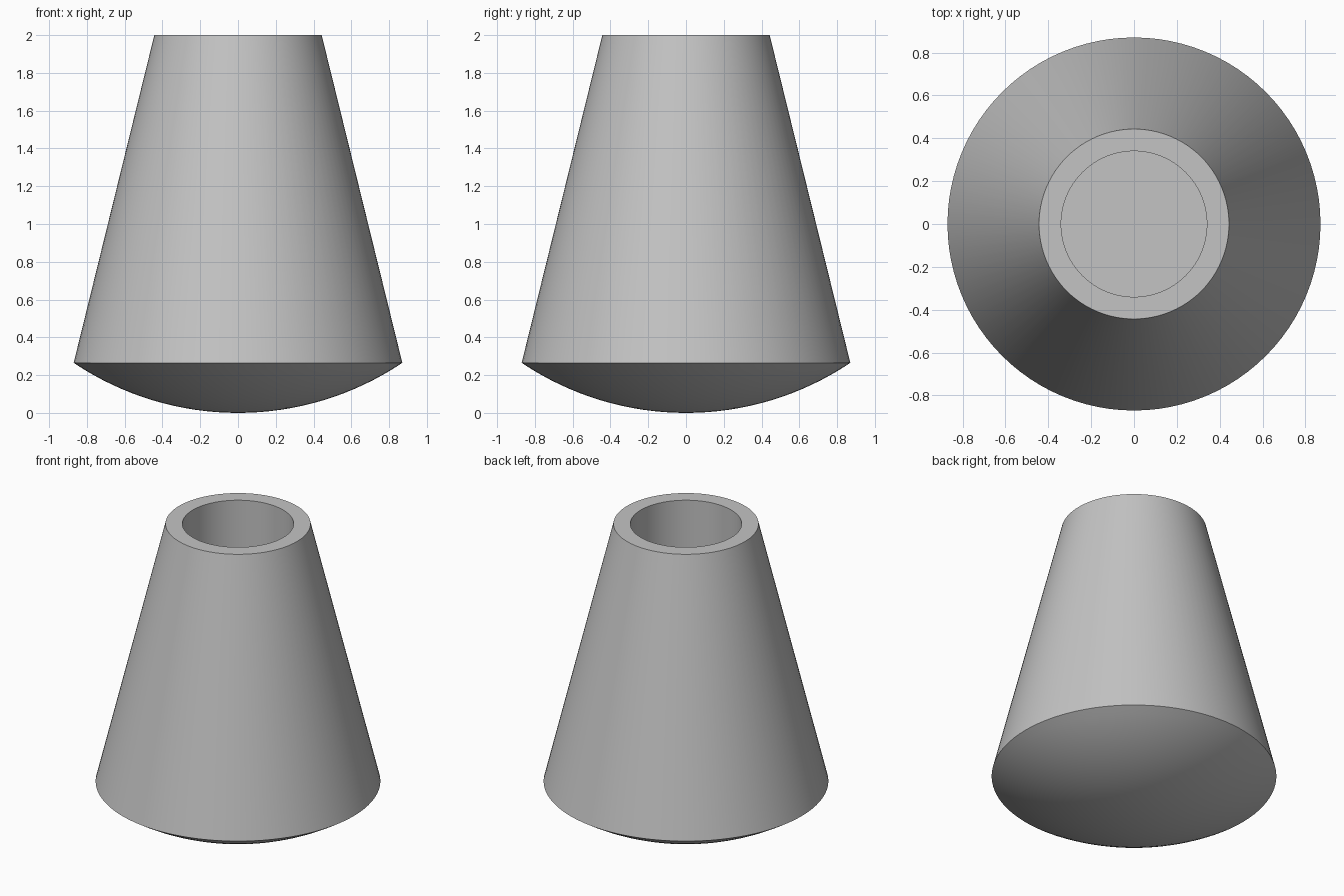
import bpy, bmesh, math

SEGMENTS = 96
BASE_R, BASE_Z = 0.87, 0.265
TOP_R, TOP_Z = 0.443, 2.0
HOLE_R, FLOOR_Z = 0.34, 0.265

cube = bpy.data.objects.get("Cube")
if cube:
    bpy.data.objects.remove(cube, do_unlink=True)

grey = bpy.data.materials.new("plain grey")
grey.use_nodes = True
colour = (0.55, 0.55, 0.55, 1)
grey.diffuse_color = colour
grey.node_tree.nodes["Principled BSDF"].inputs["Base Color"].default_value = colour


def lathe(name, profile):
    """Spin a list of (radius, height) points around the z axis."""
    bm = bmesh.new()
    verts = [bm.verts.new((r, 0, z)) for r, z in profile]
    edges = [bm.edges.new(pair) for pair in zip(verts, verts[1:])]
    bmesh.ops.spin(bm, geom=verts + edges, cent=(0, 0, 0), axis=(0, 0, 1),
                   angle=math.tau, steps=SEGMENTS)
    bmesh.ops.remove_doubles(bm, verts=bm.verts, dist=1e-4)
    bmesh.ops.recalc_face_normals(bm, faces=bm.faces)
    mesh = bpy.data.meshes.new(name)
    bm.to_mesh(mesh)
    bm.free()
    mesh.materials.append(grey)
    obj = bpy.data.objects.new(name, mesh)
    bpy.context.collection.objects.link(obj)
    bpy.ops.object.select_all(action="DESELECT")
    obj.select_set(True)
    bpy.context.view_layer.objects.active = obj
    bpy.ops.object.shade_smooth_by_angle(angle=math.radians(25))
    return obj


# Domed underside: an arc of a sphere from the bottom pole out to the base edge
sphere_r = (BASE_R ** 2 + BASE_Z ** 2) / (2 * BASE_Z)
sweep = math.asin(BASE_R / sphere_r)
steps = 16
dome = [(sphere_r * math.sin(sweep * i / steps),
         sphere_r * (1 - math.cos(sweep * i / steps))) for i in range(steps + 1)]

# Tapered wall, flat rim, straight bore and flat floor
bore = [(TOP_R, TOP_Z), (HOLE_R, TOP_Z), (HOLE_R, FLOOR_Z), (0, FLOOR_Z)]

lathe("tapered_body", dome + bore)
